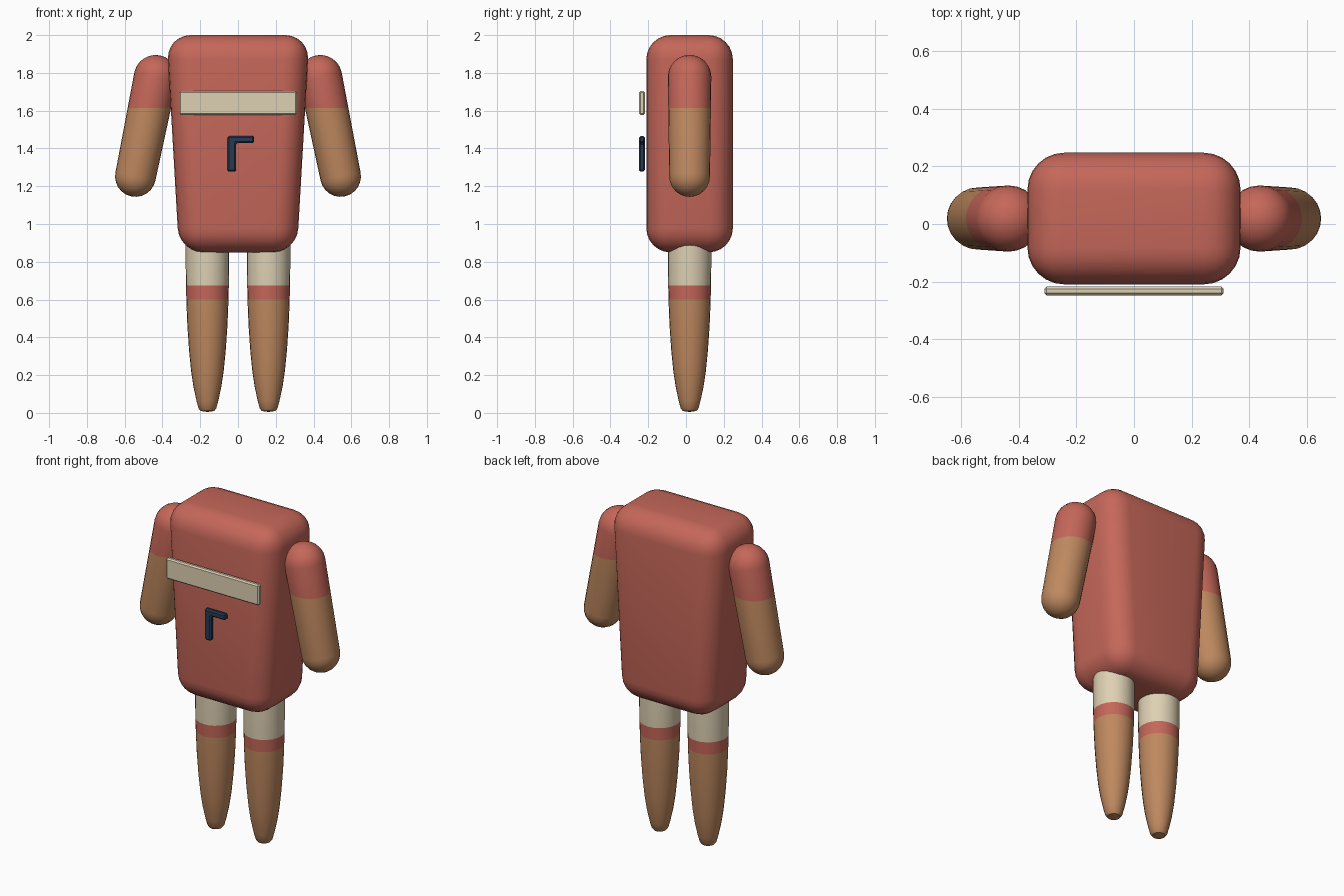
import bpy, bmesh, math
from mathutils import Vector, Matrix

if "Cube" in bpy.data.objects:
    bpy.data.objects.remove(bpy.data.objects["Cube"])

CY = 0.019  # depth centre of torso and limbs


def material(name, rgb):
    m = bpy.data.materials.new(name)
    m.diffuse_color = (*rgb, 1)
    m.use_nodes = True
    m.node_tree.nodes["Principled BSDF"].inputs["Base Color"].default_value = m.diffuse_color
    return m


red = material("brick red", (0.56, 0.135, 0.10))
tan = material("skin tan", (0.52, 0.25, 0.115))
cream = material("cream", (0.73, 0.63, 0.45))
navy = material("navy", (0.022, 0.042, 0.082))


def finish(bm, name, mats, smooth=True):
    bmesh.ops.recalc_face_normals(bm, faces=bm.faces)
    mesh = bpy.data.meshes.new(name)
    bm.to_mesh(mesh)
    bm.free()
    ob = bpy.data.objects.new(name, mesh)
    bpy.context.collection.objects.link(ob)
    for m in mats:
        mesh.materials.append(m)
    if smooth:
        bpy.ops.object.select_all(action='DESELECT')
        ob.select_set(True)
        bpy.context.view_layer.objects.active = ob
        bpy.ops.object.shade_smooth_by_angle(angle=math.radians(40))
    return ob


def box(bm, lo, hi):
    lo, hi = Vector(lo), Vector(hi)
    mat = Matrix.Translation((lo + hi) / 2) @ Matrix.Diagonal((*(hi - lo), 1))
    return bmesh.ops.create_cube(bm, size=1, matrix=mat)["verts"]


def bevel(bm, width, segments):
    bmesh.ops.bevel(bm, geom=bm.edges[:], offset=width, segments=segments,
                    profile=0.5, affect='EDGES', clamp_overlap=True)


def limb(name, profile, start, direction, mats, cuts, sides=24):
    """Revolve (radius, distance) pairs about an axis, then colour by height."""
    bm = bmesh.new()
    verts = [bm.verts.new((r, 0, d)) for r, d in profile]
    edges = [bm.edges.new(p) for p in zip(verts, verts[1:])]
    bmesh.ops.spin(bm, geom=verts + edges, cent=(0, 0, 0), axis=(0, 0, 1),
                   angle=math.tau, steps=sides)
    bmesh.ops.remove_doubles(bm, verts=bm.verts, dist=1e-4)
    turn = Vector((0, 0, 1)).rotation_difference(Vector(direction))
    bm.transform(Matrix.Translation(start) @ turn.to_matrix().to_4x4())
    for z in cuts:
        bmesh.ops.bisect_plane(bm, geom=bm.verts[:] + bm.edges[:] + bm.faces[:],
                               plane_co=(0, 0, z), plane_no=(0, 0, 1))
    for f in bm.faces:
        z = f.calc_center_median().z
        f.material_index = sum(z < c for c in cuts)
    return finish(bm, name, mats)


# Torso: rounded block tapering towards the hips
bm = bmesh.new()
for v in box(bm, (-0.378, CY - 0.229, 0.85), (0.378, CY + 0.229, 2.0)):
    if v.co.z < 1:
        v.co.x *= 0.312 / 0.378
bevel(bm, 0.128, 6)
finish(bm, "torso", [red])

# Arms: slanted capsules with short sleeves
R_TOP, R_END = 0.115, 0.108
for side, s in (("left", 1), ("right", -1)):
    top = Vector((s * 0.436, CY, 1.78))
    end = Vector((s * 0.543, CY, 1.252))
    length = (end - top).length
    q = [i * math.pi / 12 for i in range(7)]
    profile = [(R_TOP * math.sin(a), -R_TOP * math.cos(a)) for a in q]
    profile += [(R_END * math.cos(a), length + R_END * math.sin(a)) for a in q]
    limb(side + "_arm", profile, top, end - top, [red, tan], [1.615])

# Legs: tapered, cream shorts and a red hem band
LEG = [(0, 0.005), (0.036, 0.01), (0.047, 0.024), (0.058, 0.065), (0.074, 0.14),
       (0.086, 0.22), (0.097, 0.33), (0.106, 0.46), (0.111, 0.58),
       (0.114, 0.70), (0.115, 0.80), (0.115, 0.93), (0, 0.93)]
for side, s in (("left", 1), ("right", -1)):
    limb(side + "_leg", LEG, (s * 0.162, CY, 0), (0, 0, 1),
         [cream, red, tan], [0.675, 0.60])

# Chest stripe floating just ahead of the torso
bm = bmesh.new()
box(bm, (-0.312, -0.248, 1.578), (0.312, -0.218, 1.704))
bevel(bm, 0.008, 1)
finish(bm, "chest_stripe", [cream], smooth=False)

# Angled trim bar below the stripe
bm = bmesh.new()
outline = [(-0.055, 1.277), (-0.010, 1.277), (-0.010, 1.428),
           (0.086, 1.428), (0.086, 1.466), (-0.055, 1.466)]
face = bm.faces.new([bm.verts.new((x, -0.248, z)) for x, z in outline])
ext = bmesh.ops.extrude_face_region(bm, geom=[face])["geom"]
bmesh.ops.translate(bm, vec=(0, 0.03, 0),
                    verts=[g for g in ext if isinstance(g, bmesh.types.BMVert)])
bevel(bm, 0.008, 1)
finish(bm, "angled_trim", [navy], smooth=False)
